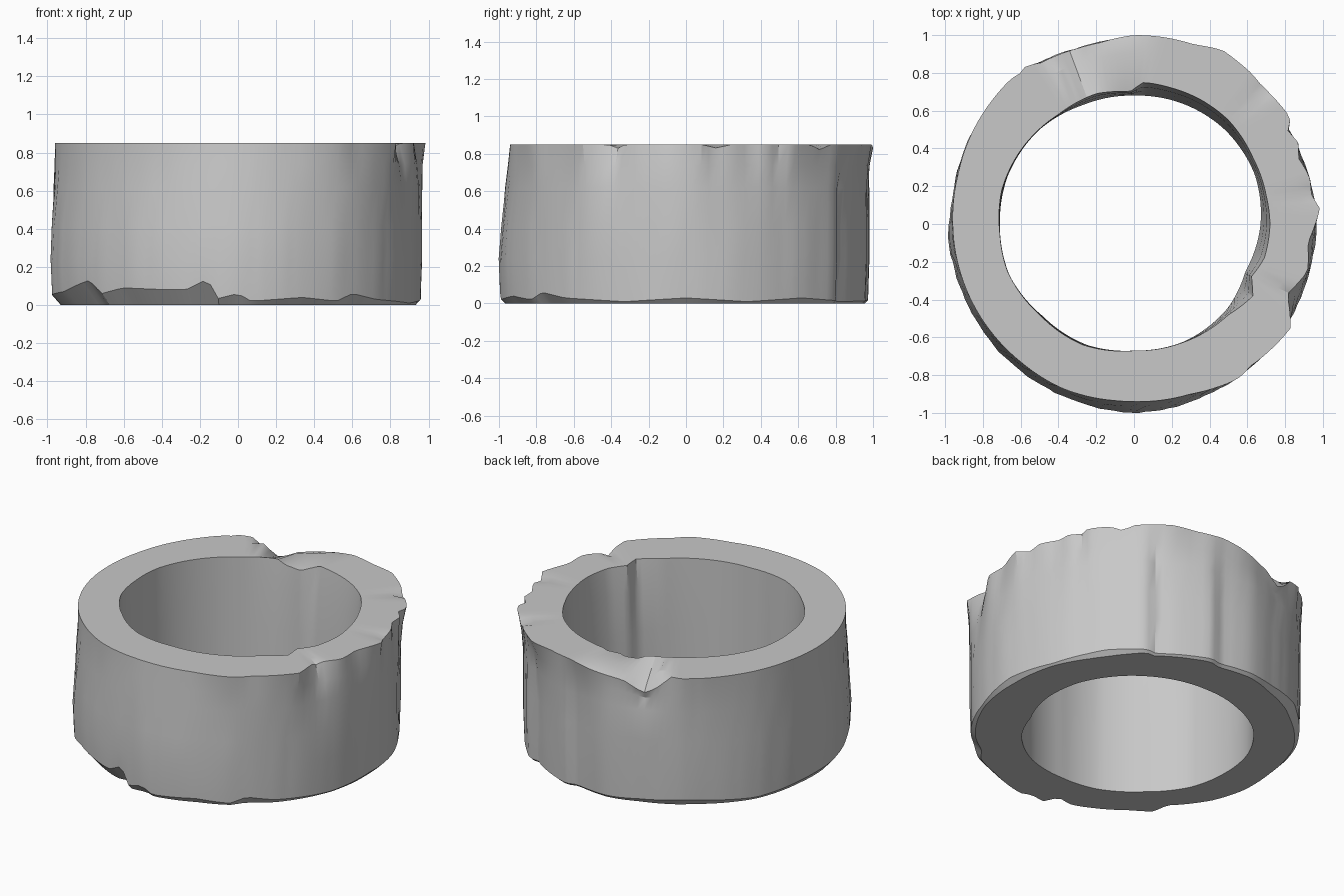
import bpy, bmesh, random
from math import sin, cos, radians, degrees, atan2, hypot

if "Cube" in bpy.data.objects:
    bpy.data.objects.remove(bpy.data.objects["Cube"])

random.seed(4)
SIDES = 150
HEIGHT = 0.85


def polar(points):
    return sorted((degrees(atan2(y, x)) % 360, hypot(x, y)) for x, y in points)


def lookup(table, angle):
    """Linear interpolation round the ring."""
    first, last = table[0], table[-1]
    ring = [(last[0] - 360, last[1])] + table + [(first[0] + 360, first[1])]
    for (a, u), (b, v) in zip(ring, ring[1:]):
        if a <= angle <= b:
            return u + (v - u) * (angle - a) / max(b - a, 1e-6)
    return first[1]


# Broken outline of the upper rim
rim = polar([(.96, 0), (.985, .08), (.94, .15), (.93, .25), (.87, .35), (.87, .43), (.81, .5),
             (.83, .56), (.73, .68), (.66, .75), (.63, .79), (.55, .86), (.47, .92), (.32, .95),
             (.15, .99), (0, 1), (-.18, .96), (-.3, .93), (-.5, .85), (-.57, .84), (-.61, .79),
             (-.65, .77), (-.74, .67), (-.85, .5), (-.93, .27), (-.96, 0), (-.93, -.22),
             (-.78, -.54), (-.6, -.73), (-.38, -.87), (-.1, -.935), (0, -.94), (.3, -.9),
             (.55, -.82), (.62, -.75), (.83, -.55), (.81, -.37), (.92, -.25), (.92, -.1)])

# Body outline, with the flattened slab and step at the back
body = polar([(.965, 0), (.91, .3), (.8, .53), (.66, .72), (.57, .81), (.53, .79),
              (.3, .93), (.2, .97), (.13, .95), (-.1, .98), (-.3, .93), (-.55, .83),
              (-.62, .77), (-.86, .48), (-.96, .15), (-.98, -.1), (-.9, -.38),
              (-.72, -.67), (-.4, -.9), (-.02, -1), (.4, -.9), (.7, -.68), (.9, -.34)])

# Inward lean of the upper wall, by angle
lean = [(0, 0), (150, 0), (180, .02), (220, .04), (270, .05), (295, .03), (310, 0)]

# Bore, upper edge and lower edge
bore = polar([(.72, 0), (.7, .15), (.63, .35), (.5, .55), (.35, .66), (.2, .72),
              (.05, .75), (-.02, .7), (-.2, .69), (-.4, .58), (-.6, .39), (-.7, .18),
              (-.71, -.05), (-.67, -.25), (-.5, -.48), (-.27, -.64), (0, -.67), (.25, -.63),
              (.5, -.48), (.63, -.38), (.62, -.28), (.69, -.18)])
bore_low = polar([(.67, 0), (.64, .26), (.48, .5), (.25, .64), (0, .68), (-.27, .63),
                  (-.5, .5), (-.67, .25), (-.71, 0), (-.66, -.27), (-.48, -.49),
                  (-.25, -.64), (0, -.67), (.27, -.62), (.5, -.44), (.59, -.25)])

# Height of the chipped lower edge, by angle
chips = [(0, .03), (20, .01), (40, .03), (60, .01), (100, .02), (125, .05), (150, .02),
         (172, .04), (180, .05), (200, .07), (217, .13), (223, .06), (232, .09), (248, .08),
         (254, .08), (261, .14), (263, .03), (270, .06), (274, .02), (290, .04), (302, .02),
         (308, .06), (318, .03), (340, .01)]

# Depth of the broken rim: outer edge, middle and bore edge
outer_dip = [(5, 0), (10, .02), (14, 0), (42, 0), (46, .03), (50, 0), (82, 0), (103, .06),
             (110, .12), (114, .09), (120, 0), (333, 0), (336, .02), (339, 0)]
middle_dip = [(92, 0), (103, .04), (110, .08), (115, 0)]
inner_dip = [(84, 0), (94, .04), (102, .03), (106, 0)]

# Rows of the cross-section: outer wall, top, bore, underside
bm = bmesh.new()
columns = []
for i in range(SIDES):
    a = 360 * i / SIDES
    top, mid, tilt = lookup(rim, a), lookup(body, a), lookup(lean, a)
    hole, hole_low = lookup(bore, a), lookup(bore_low, a)
    chip, dip = lookup(chips, a), lookup(outer_dip, a)
    rough = random.uniform(-.003, .003)
    upper = mid - tilt * .8
    section = [
        (mid - .01 - .8 * chip, 0),
        (mid - .006, chip),
        (mid + rough, .24),
        (mid - tilt * .3 + rough, .42),
        ((mid - tilt * .6) * .85 + top * .15 - rough, .62),
        (upper * .6 + top * .4 - .15 * dip, .74 - .4 * dip),
        (top, HEIGHT - dip),
        (hole + (top - hole) * .7, HEIGHT - lookup(middle_dip, a)),
        (hole, HEIGHT - lookup(inner_dip, a)),
        (hole * .65 + hole_low * .35, .68),
        (hole * .35 + hole_low * .65, .4),
        (hole_low, 0),
    ]
    columns.append([bm.verts.new((r * cos(radians(a)), r * sin(radians(a)), z))
                    for r, z in section])

for i, here in enumerate(columns):
    after = columns[(i + 1) % SIDES]
    for j in range(len(here)):
        k = (j + 1) % len(here)
        bm.faces.new((here[j], after[j], after[k], here[k]))
bmesh.ops.recalc_face_normals(bm, faces=bm.faces)

mesh = bpy.data.meshes.new("stone_ring")
bm.to_mesh(mesh)
bm.free()
ring = bpy.data.objects.new("stone_ring", mesh)
bpy.context.collection.objects.link(ring)

# Plain grey stone
stone = bpy.data.materials.new("grey_stone")
stone.use_nodes = True
grey = (.58, .58, .58, 1)
stone.diffuse_color = grey
stone.node_tree.nodes["Principled BSDF"].inputs["Base Color"].default_value = grey
mesh.materials.append(stone)

bpy.context.view_layer.objects.active = ring
ring.select_set(True)
bpy.ops.object.shade_smooth_by_angle(angle=radians(30))
